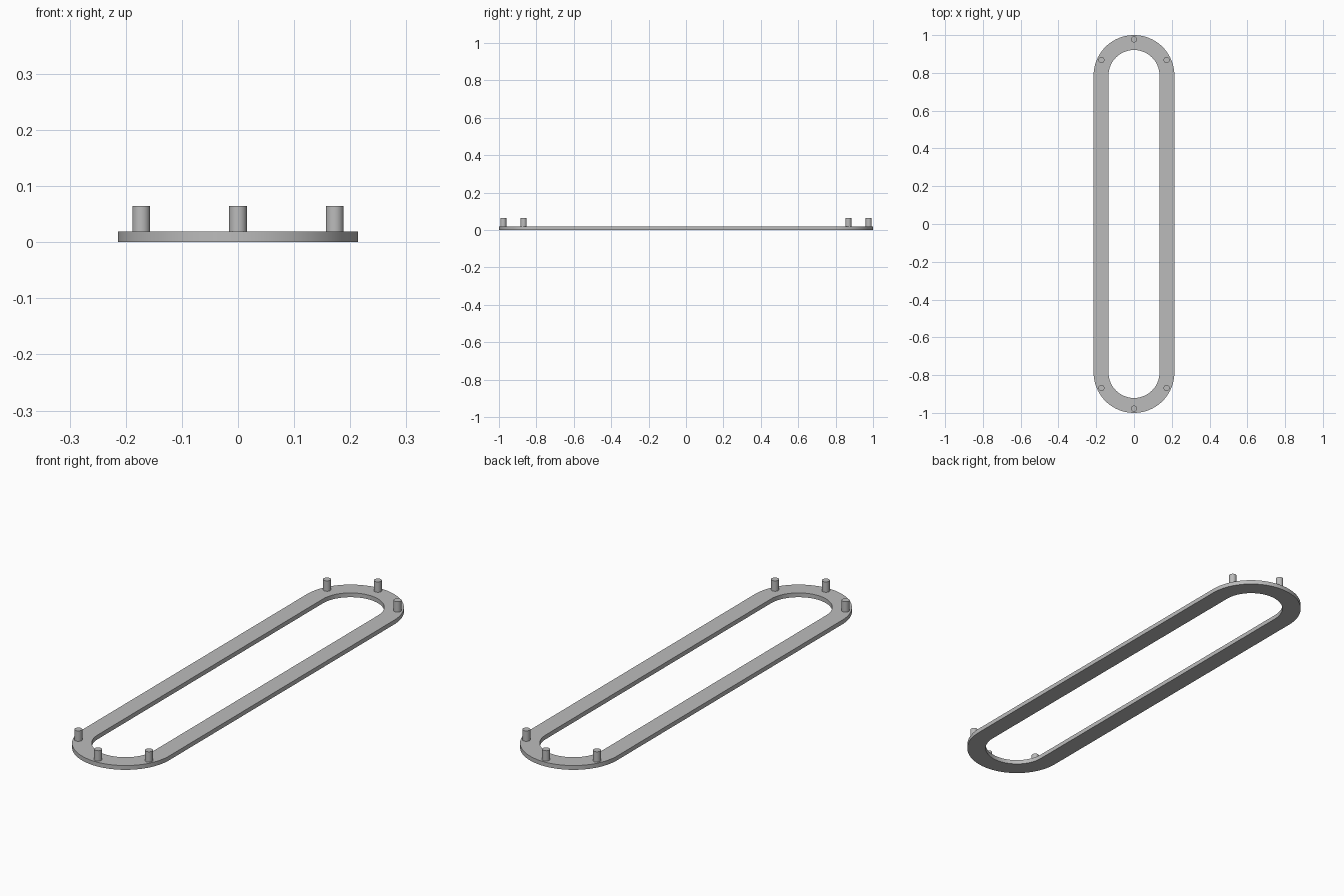
import bpy, bmesh
from math import sin, cos, pi, radians

cube = bpy.data.objects.get("Cube")
if cube:
    bpy.data.objects.remove(cube, do_unlink=True)

OUTER, INNER = 0.214, 0.135   # end radii of the ring
CENTRE = 1 - OUTER            # y of the end arc centres
THICK, PEG_TOP = 0.019, 0.065
PEG_RADIUS, PEG_ARC = 0.016, 0.191
STEPS = 48                    # segments per end arc

grey = bpy.data.materials.new("plain grey")
grey.use_nodes = True
colour = (0.5, 0.5, 0.5, 1)
grey.diffuse_color = colour
grey.node_tree.nodes["Principled BSDF"].inputs["Base Color"].default_value = colour


def finish(obj):
    obj.data.materials.append(grey)
    bpy.ops.object.select_all(action="DESELECT")
    obj.select_set(True)
    bpy.context.view_layer.objects.active = obj
    bpy.ops.object.shade_smooth_by_angle(angle=radians(30))


def stadium(radius):
    """Outline of a slot with round ends, counterclockwise."""
    points = []
    for side in (1, -1):
        for i in range(STEPS + 1):
            a = pi * i / STEPS
            points.append((side * radius * cos(a), side * (CENTRE + radius * sin(a))))
    return points


# Flat ring with straight sides and round ends
bm = bmesh.new()
loops = [[bm.verts.new((x, y, z)) for x, y in stadium(r)]
         for r, z in ((OUTER, 0), (OUTER, THICK), (INNER, THICK), (INNER, 0))]
count = len(loops[0])
for k in range(len(loops)):
    low, high = loops[k], loops[(k + 1) % len(loops)]
    for i in range(count):
        j = (i + 1) % count
        bm.faces.new((low[i], low[j], high[j], high[i]))
bmesh.ops.recalc_face_normals(bm, faces=bm.faces)
mesh = bpy.data.meshes.new("ring")
bm.to_mesh(mesh)
bm.free()
ring = bpy.data.objects.new("ring", mesh)
bpy.context.collection.objects.link(ring)
finish(ring)

# Three upright pegs on each round end
for end, side in (("back", 1), ("front", -1)):
    for place, angle in (("left", 25.5), ("middle", 90), ("right", 154.5)):
        a = radians(angle)
        base = THICK - 0.005
        bpy.ops.mesh.primitive_cylinder_add(
            vertices=32, radius=PEG_RADIUS, depth=PEG_TOP - base,
            location=(PEG_ARC * cos(a), side * (CENTRE + PEG_ARC * sin(a)),
                      (PEG_TOP + base) / 2))
        peg = bpy.context.object
        peg.name = f"{end}_{place}_peg"
        finish(peg)
